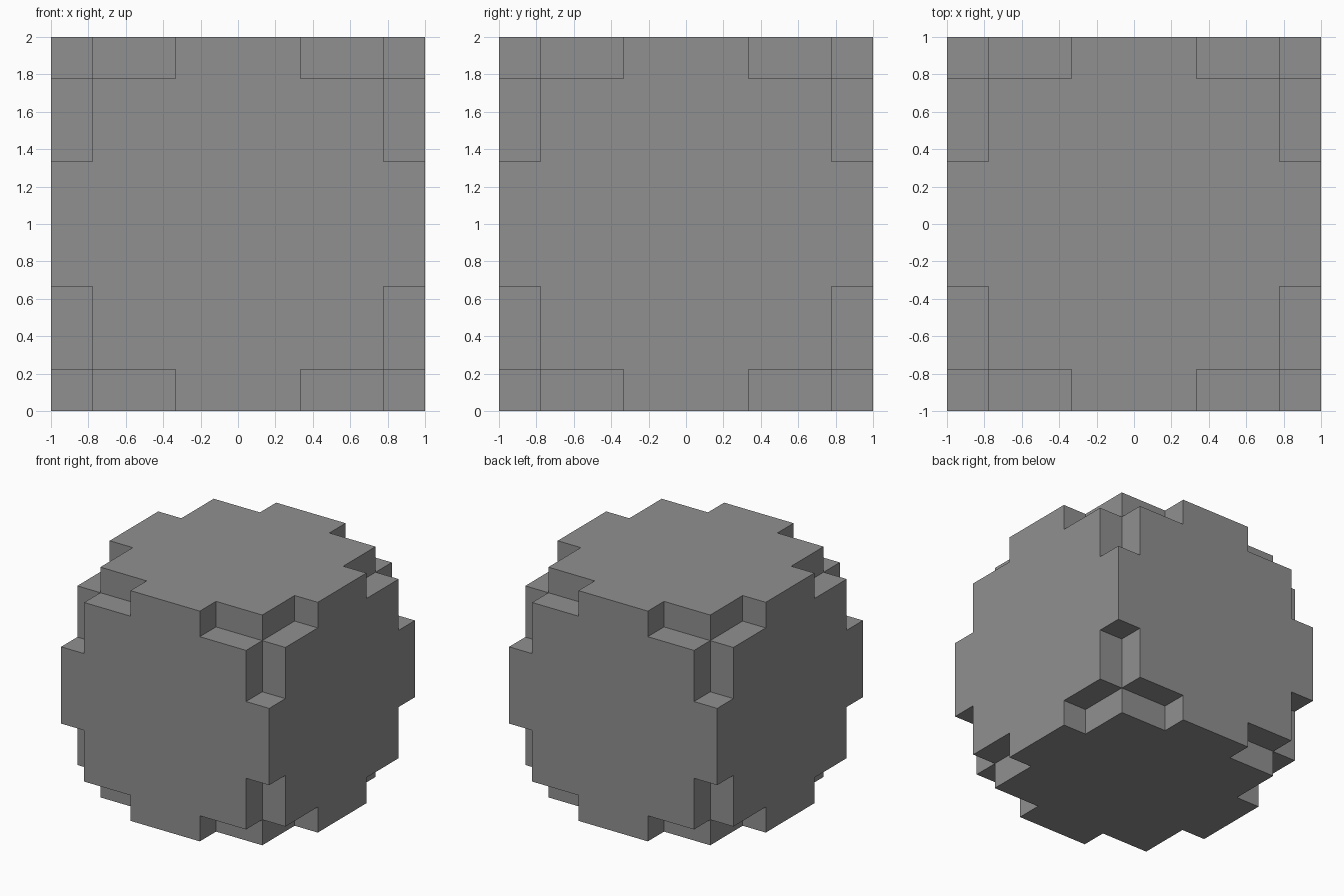
import bpy
import bmesh
from itertools import product
from mathutils import Vector

cube = bpy.data.objects.get("Cube")
if cube:
    bpy.data.objects.remove(cube, do_unlink=True)

# Stone grey
grey = bpy.data.materials.new("stone grey")
grey.use_nodes = True
colour = (0.28, 0.28, 0.28, 1)
grey.diffuse_color = colour
grey.node_tree.nodes["Principled BSDF"].inputs["Base Color"].default_value = colour

# Uneven grid: notch, shoulder, middle, shoulder, notch
LINES = [-1, -7 / 9, -1 / 3, 1 / 3, 7 / 9, 1]
LAST = len(LINES) - 2
MIDDLE = LAST // 2


def solid(cell):
    """A cell is filled unless it is a notch on an edge away from its middle."""
    if any(i < 0 or i > LAST for i in cell):
        return False
    outer = sum(i in (0, LAST) for i in cell)
    return outer < 2 or (outer == 2 and MIDDLE in cell)


# Notched block: skin of the filled cells
bm = bmesh.new()
for cell in product(range(LAST + 1), repeat=3):
    if not solid(cell):
        continue
    for axis, side in product(range(3), (0, 1)):
        neighbour = list(cell)
        neighbour[axis] += 2 * side - 1
        if solid(neighbour):
            continue
        u, v = (axis + 1) % 3, (axis + 2) % 3
        corners = []
        for du, dv in ((0, 0), (1, 0), (1, 1), (0, 1)):
            index = list(cell)
            index[axis] += side
            index[u] += du
            index[v] += dv
            corners.append(bm.verts.new(Vector([LINES[i] for i in index]) + Vector((0, 0, 1))))
        bm.faces.new(corners if side else corners[::-1])

# Weld the skin and merge coplanar faces
bmesh.ops.remove_doubles(bm, verts=bm.verts, dist=0.001)
bmesh.ops.dissolve_limit(bm, angle_limit=0.01, verts=bm.verts, edges=bm.edges)

mesh = bpy.data.meshes.new("notched_block")
bm.to_mesh(mesh)
bm.free()
mesh.materials.append(grey)
block = bpy.data.objects.new("notched_block", mesh)
bpy.context.collection.objects.link(block)
